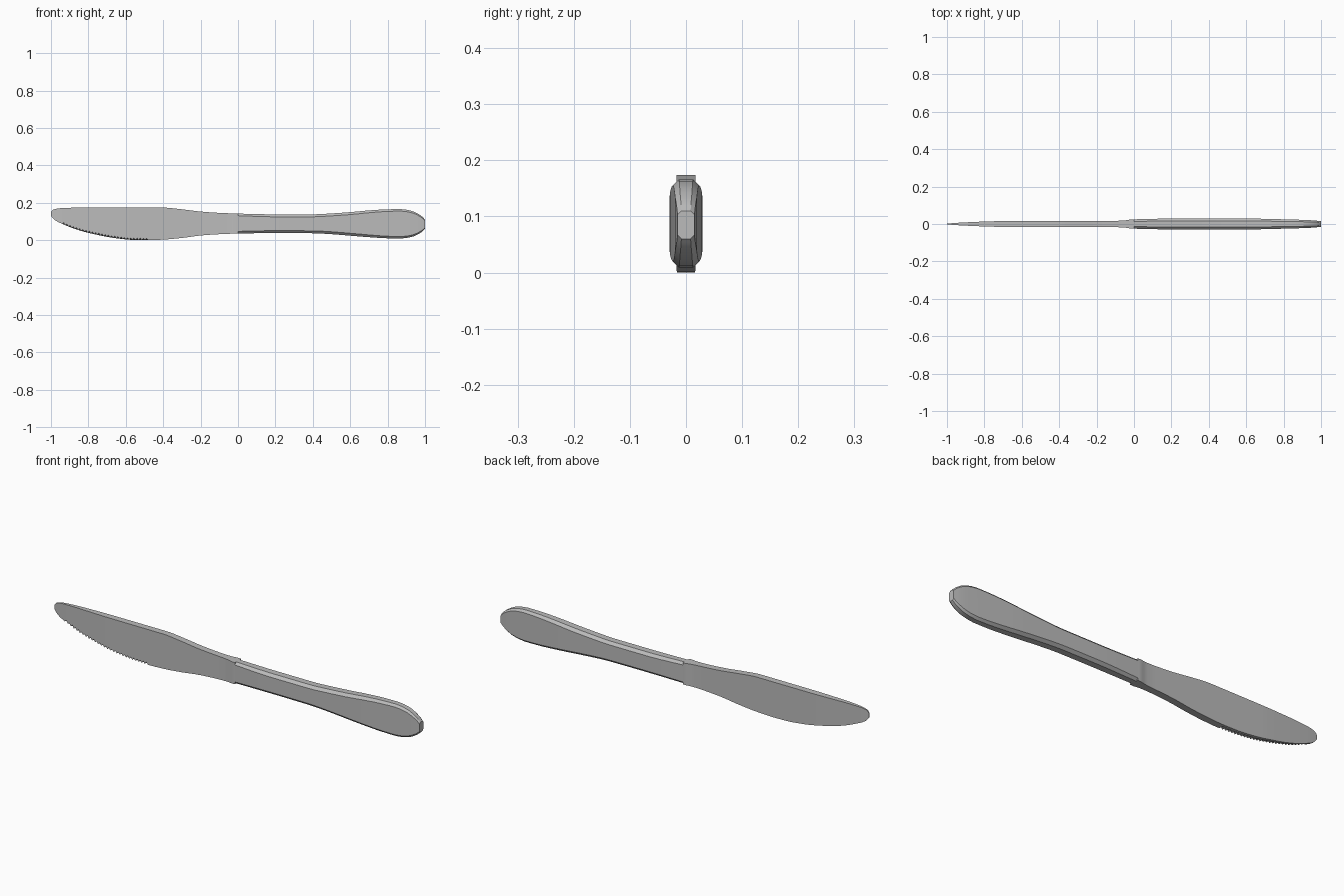
import bpy, bmesh, math

cube = bpy.data.objects.get("Cube")
if cube:
    bpy.data.objects.remove(cube)

# Brushed grey metal
metal = bpy.data.materials.new("grey_metal")
metal.use_nodes = True
GREY = (0.5, 0.5, 0.5, 1)
metal.diffuse_color = GREY
metal.node_tree.nodes["Principled BSDF"].inputs["Base Color"].default_value = GREY


def curve(points, x):
    """Smooth cubic reading of a profile given as (x, value) points."""
    slope = [(b[1] - a[1]) / (b[0] - a[0]) for a, b in zip(points, points[1:])]

    def tangent(i):
        if i == 0 or i == len(slope):
            return slope[min(i, len(slope) - 1)]
        a, b = slope[i - 1], slope[i]
        return 2 * a * b / (a + b) if a * b > 0 else 0

    for i, (a, b) in enumerate(zip(points, points[1:])):
        if x <= b[0] or i == len(slope) - 1:
            h = b[0] - a[0]
            t = min(max((x - a[0]) / h, 0), 1)
            return (a[1] * (1 + 2 * t) * (1 - t) ** 2 + b[1] * t * t * (3 - 2 * t)
                    + h * tangent(i) * t * (1 - t) ** 2
                    - h * tangent(i + 1) * t * t * (1 - t))


def loft(name, stations, section):
    """Skin a closed body through the section found at every station."""
    bm = bmesh.new()
    rings = [[bm.verts.new((x, y, z)) for y, z in section(x)] for x in stations]
    for a, b in zip(rings, rings[1:]):
        for i in range(len(a)):
            j = (i + 1) % len(a)
            bm.faces.new((a[i], a[j], b[j], b[i]))
    bm.faces.new(rings[0])
    bm.faces.new(rings[-1])
    bmesh.ops.recalc_face_normals(bm, faces=bm.faces)
    mesh = bpy.data.meshes.new(name)
    bm.to_mesh(mesh)
    bm.free()
    obj = bpy.data.objects.new(name, mesh)
    bpy.context.collection.objects.link(obj)
    mesh.materials.append(metal)
    bpy.ops.object.select_all(action='DESELECT')
    obj.select_set(True)
    bpy.context.view_layer.objects.active = obj
    bpy.ops.object.shade_smooth_by_angle(angle=math.radians(25))
    return obj


# Blade: flat slab with a row of teeth ground into the front of the cutting edge
blade_top = [(-1, .15), (-.99, .163), (-.95, .171), (-.85, .174), (-.4, .174),
             (-.3, .165), (-.2, .153), (-.1, .146), (0, .142)]
blade_bottom = [(-1, .13), (-.98, .108), (-.93, .083), (-.85, .053), (-.75, .028),
                (-.65, .01), (-.55, .001), (-.48, 0), (-.4, .003), (-.3, .012),
                (-.2, .025), (-.1, .032), (0, .036)]
blade_half = [(-1, .002), (-.95, .006), (-.8, .013), (-.68, .016), (-.1, .017),
              (-.05, .019), (-.01, .025), (0, .025)]
TOOTH_START, TOOTH_END, TEETH, STEPS = -.94, -.48, 27, 4


def blade_section(x):
    top, low, half = (curve(p, x) for p in (blade_top, blade_bottom, blade_half))
    cut = 0
    if TOOTH_START < x < TOOTH_END:
        phase = (x - TOOTH_START) / (TOOTH_END - TOOTH_START) * TEETH
        cut = .011 * math.sin(math.pi * phase) ** 2
    return [(-half, top), (half, top), (half, low), (.2 * half, low), (-half, low + cut)]


tooth_stations = [TOOTH_START + (TOOTH_END - TOOTH_START) * i / (TEETH * STEPS)
                  for i in range(TEETH * STEPS + 1)]
blade_stations = ([-1, -.997, -.99, -.98, -.965, -.95] + tooth_stations
                  + [-.46 + .02 * i for i in range(19)]
                  + [-.08, -.06, -.05, -.04, -.03, -.02, -.01, 0])
loft("serrated_blade", blade_stations, blade_section)

# Handle: chamfered bar that swells towards its rounded end
handle_top = [(0, .142), (.2, .138), (.4, .138), (.5, .143), (.6, .15), (.7, .159),
              (.8, .165), (.87, .166), (.93, .156), (.98, .13), (1, .11)]
handle_bottom = [(0, .036), (.2, .038), (.4, .037), (.5, .032), (.6, .024), (.7, .016),
                 (.8, .01), (.87, .009), (.93, .018), (.98, .042), (1, .06)]
handle_half = [(0, .025), (.2, .029), (.6, .029), (.8, .025), (.95, .02), (1, .015)]


def handle_section(x):
    top, low, half = (curve(p, x) for p in (handle_top, handle_bottom, handle_half))
    flat, drop = .55 * half, .45 * half
    return [(-flat, top), (flat, top), (half, top - drop), (half, low + drop),
            (flat, low), (-flat, low), (-half, low + drop), (-half, top - drop)]


handle_stations = [.04 * i for i in range(22)] + [.87, .9, .92, .94, .96, .975, .985, .993, 1]
loft("handle", handle_stations, handle_section)
